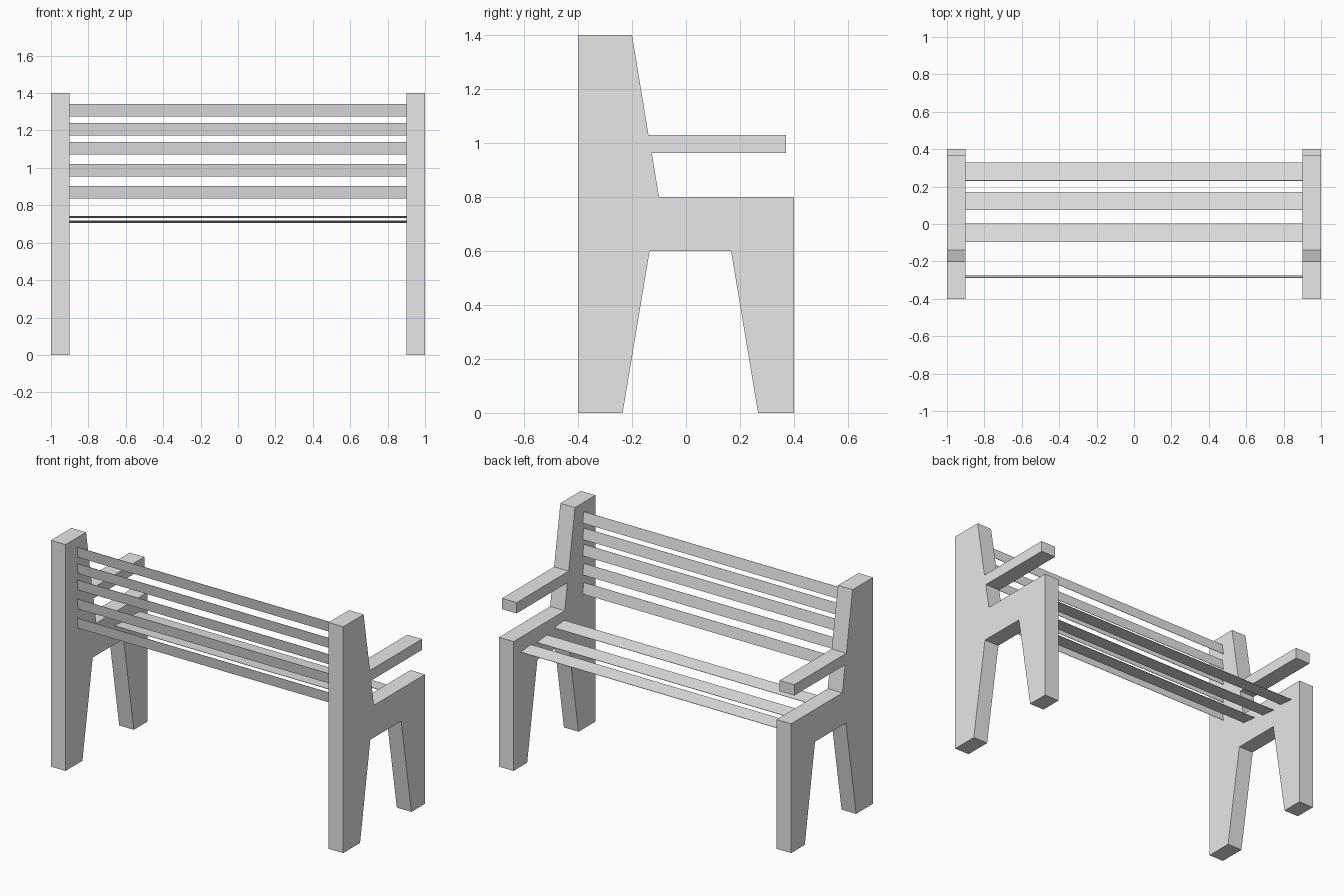
import bpy
import bmesh
from math import radians
from mathutils import Matrix, Vector

default_cube = bpy.data.objects.get("Cube")
if default_cube:
    bpy.data.objects.remove(default_cube, do_unlink=True)

GREY = (0.8, 0.8, 0.8, 1.0)
paint = bpy.data.materials.new("light_grey")
paint.use_nodes = True
paint.diffuse_color = GREY
paint.node_tree.nodes["Principled BSDF"].inputs["Base Color"].default_value = GREY


def add_object(name, bm):
    bmesh.ops.recalc_face_normals(bm, faces=bm.faces)
    mesh = bpy.data.meshes.new(name)
    bm.to_mesh(mesh)
    bm.free()
    mesh.materials.append(paint)
    obj = bpy.data.objects.new(name, mesh)
    bpy.context.collection.objects.link(obj)
    return obj


def add_frame(name, x, width, profile):
    """Extrude a (y, z) outline along x."""
    bm = bmesh.new()
    face = bm.faces.new([bm.verts.new((x, y, z)) for y, z in profile])
    result = bmesh.ops.extrude_face_region(bm, geom=[face])
    moved = [v for v in result["geom"] if isinstance(v, bmesh.types.BMVert)]
    bmesh.ops.translate(bm, verts=moved, vec=(width, 0, 0))
    return add_object(name, bm)


def add_slat(name, center, size, tilt):
    """Thin board tilted about its long axis."""
    bm = bmesh.new()
    matrix = (Matrix.Translation(center) @ Matrix.Rotation(radians(tilt), 4, "X")
              @ Matrix.Diagonal(Vector(size).to_4d()))
    bmesh.ops.create_cube(bm, size=1, matrix=matrix)
    return add_object(name, bm)


# End frames: legs, seat rail, back post and armrest in one outline
outline = [
    (-0.4, 0), (-0.235, 0), (-0.135, 0.6), (0.167, 0.6), (0.267, 0),
    (0.4, 0), (0.4, 0.8), (-0.1, 0.8),
    (-0.127, 0.963), (0.37, 0.963), (0.37, 1.03), (-0.139, 1.03),
    (-0.2, 1.4), (-0.4, 1.4),
]
for side, x in (("left", 0.9), ("right", -1.0)):
    add_frame(side + "_end_frame", x, 0.1, outline)

# Backrest slats, leaning back
for i, z in enumerate((0.87, 0.988, 1.106, 1.207, 1.308)):
    add_slat(f"back_slat_{i + 1}", (0, -0.282, z), (1.8, 0.002, 0.068), 9.5)

# Seat slats, dipping slightly toward the open side
for i, (y, z) in enumerate(((-0.047, 0.737), (0.123, 0.712), (0.28, 0.712))):
    add_slat(f"seat_slat_{i + 1}", (0, y, z), (1.8, 0.098, 0.002), -5.7)
